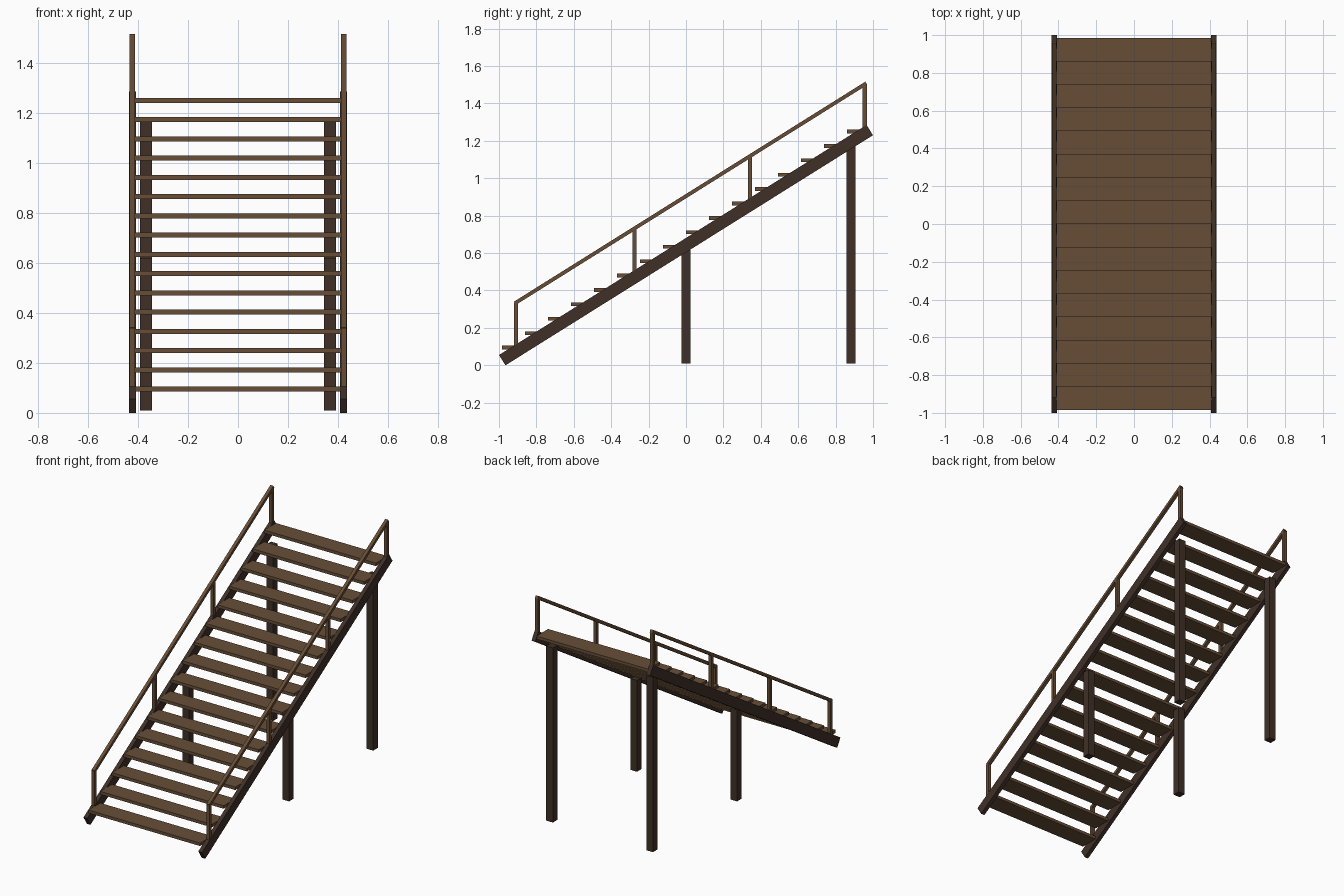
import bpy, math

if "Cube" in bpy.data.objects:
    bpy.data.objects.remove(bpy.data.objects["Cube"])

def material(name, color):
    m = bpy.data.materials.new(name)
    m.diffuse_color = (*color, 1)
    m.use_nodes = True
    m.node_tree.nodes["Principled BSDF"].inputs["Base Color"].default_value = m.diffuse_color
    return m

brown = material("brown wood", (0.135, 0.076, 0.038))
dark = material("dark wood", (0.050, 0.030, 0.020))

def box(name, center, size, mat, tilt=0.0):
    bpy.ops.mesh.primitive_cube_add(size=1, location=center)
    o = bpy.context.object
    o.name = name
    o.scale = size
    bpy.ops.object.transform_apply(location=False, rotation=False, scale=True)
    o.rotation_euler.x = tilt
    o.data.materials.append(mat)
    return o

SLOPE = 0.626
ANGLE = math.atan(SLOPE)

def stringer_top(y):
    return 0.055 + (y + 1.0) * SLOPE

def rail_height(y):
    return 0.336 + (y + 0.908) * SLOPE

# Treads
for i in range(16):
    box(f"tread_{i + 1}", (0, -0.923 + 0.123 * i, 0.095 + 0.077 * i),
        (0.822, 0.123, 0.02), brown)

for side, s in (("left", -1), ("right", 1)):
    # Sloping side beam
    box(f"stringer_{side}", (s * 0.422, 0, 0.6425),
        (0.027, 1.965 / math.cos(ANGLE), 0.065), dark, ANGLE)
    # Support posts
    for label, y, top in (("middle", 0.0, 0.617), ("rear", 0.883, 1.17)):
        box(f"support_post_{label}_{side}", (s * 0.368, y, (top + 0.01) / 2),
            (0.049, 0.049, top - 0.01), dark)
    # Handrail
    y0, y1 = -0.914, 0.964
    mid = (y0 + y1) / 2
    box(f"handrail_{side}", (s * 0.422, mid, rail_height(mid)),
        (0.022, (y1 - y0) / math.cos(ANGLE), 0.02), brown, ANGLE)
    # Handrail posts
    for i, y in enumerate((-0.908, -0.276, 0.342, 0.956)):
        low, high = stringer_top(y) - 0.02, rail_height(y)
        box(f"rail_post_{i + 1}_{side}", (s * 0.422, y, (low + high) / 2),
            (0.022, 0.022, high - low), brown)
